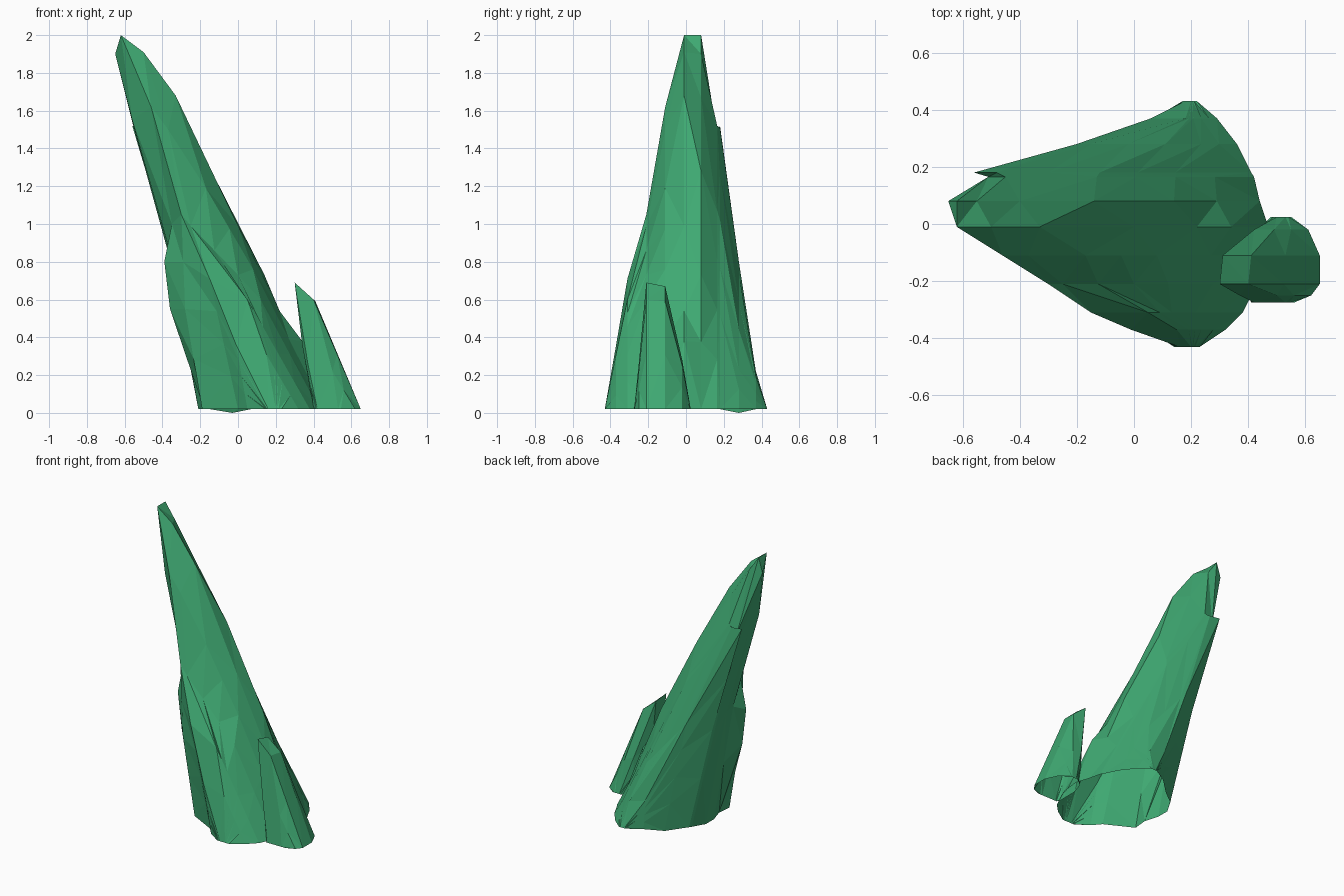
import bpy
import bmesh
from mathutils import Vector

if "Cube" in bpy.data.objects:
    bpy.data.objects.remove(bpy.data.objects["Cube"], do_unlink=True)

# Single green crystal colour
green = bpy.data.materials.new("crystal_green")
green.use_nodes = True
colour = (0.05, 0.40, 0.17, 1.0)
green.diffuse_color = colour
shader = next(n for n in green.node_tree.nodes if n.type == "BSDF_PRINCIPLED")
shader.inputs["Base Color"].default_value = colour
shader.inputs["Roughness"].default_value = 0.7

GROUND = 0.02


def pad(chain, count):
    """Split the longest segment of a chain until it has the wanted point count."""
    points = [Vector(p) for p in chain]
    while len(points) < count:
        lengths = [(b - a).length for a, b in zip(points, points[1:])]
        longest = lengths.index(max(lengths))
        middle = (points[longest] + points[longest + 1]) / 2
        points.insert(longest + 1, middle)
    return points


def build_shard(name, slices, left_count, right_count):
    """Loft upright slices along y into a faceted shell with an open base.

    Each slice holds y, the left outline going up and the right outline going down.
    """
    bm = bmesh.new()
    rows = []
    for y, left, right in slices:
        outline = pad(left, left_count) + pad(right, right_count)
        rows.append([bm.verts.new((p.x, y, p.y)) for p in outline])
    for row, following in zip(rows, rows[1:]):
        for i in range(len(row) - 1):
            bm.faces.new((row[i], row[i + 1], following[i + 1], following[i]))
    bmesh.ops.remove_doubles(bm, verts=bm.verts, dist=0.001)
    bmesh.ops.dissolve_degenerate(bm, edges=bm.edges, dist=0.001)
    bmesh.ops.triangulate(bm, faces=bm.faces, quad_method="SHORT_EDGE")
    bmesh.ops.recalc_face_normals(bm, faces=bm.faces)
    # Make sure the open shell faces outwards
    if sum(f.normal.z * f.calc_area() for f in bm.faces) < 0:
        bmesh.ops.reverse_faces(bm, faces=bm.faces)
    mesh = bpy.data.meshes.new(name)
    bm.to_mesh(mesh)
    bm.free()
    mesh.materials.append(green)
    shard = bpy.data.objects.new(name, mesh)
    bpy.context.collection.objects.link(shard)
    return shard


# Tall leaning spire
spire = [
    (-0.43, [(0.14, GROUND), (0.16, GROUND)], [(0.2, GROUND), (0.23, GROUND)]),
    (-0.37, [(0.05, GROUND), (-0.01, 0.36)], [(0.15, 0.31), (0.32, GROUND)]),
    (-0.31, [(0, GROUND), (-0.15, 0.71)], [(0.05, 0.6), (0.38, GROUND)]),
    (-0.21, [(-0.19, GROUND), (-0.28, 0.55), (-0.3, 1.05)],
     [(-0.25, 0.99), (0, 0.73), (0.12, 0.6), (0.43, GROUND)]),
    (-0.11, [(-0.18, GROUND), (-0.36, 0.55), (-0.39, 0.8), (-0.35, 1), (-0.46, 1.62)],
     [(-0.37, 1.5), (-0.17, 1.19), (0.08, 0.76), (0.46, GROUND)]),
    (-0.01, [(-0.21, GROUND), (-0.36, 0.85), (-0.56, 1.55), (-0.62, 2)],
     [(-0.5, 1.91), (-0.33, 1.68), (0, 0.99), (0.22, 0.54), (0.34, 0.38), (0.47, GROUND)]),
    (0.08, [(-0.21, GROUND), (-0.37, 0.85), (-0.56, 1.54), (-0.65, 1.9), (-0.62, 2)],
     [(-0.55, 1.9), (-0.4, 1.67), (-0.14, 1.28), (0.14, 0.73), (0.44, GROUND)]),
    (0.165, [(-0.16, GROUND), (-0.34, 0.75), (-0.51, 1.47)],
     [(-0.45, 1.52), (-0.13, 1.07), (0.42, GROUND)]),
    (0.18, [(-0.15, GROUND), (-0.33, 0.75), (-0.56, 1.52)],
     [(-0.48, 1.51), (-0.12, 1.02), (0.41, GROUND)]),
    (0.28, [(-0.03, 0), (-0.2, 0.8)], [(-0.15, 0.74), (0.11, 0.44), (0.36, GROUND)]),
    (0.37, [(0.07, GROUND), (0.06, 0.22)], [(0.18, 0.19), (0.29, GROUND)]),
    (0.43, [(0.17, GROUND), (0.18, GROUND)], [(0.2, GROUND), (0.22, GROUND)]),
]
build_shard("main_spire", spire, 5, 6)

# Short spike beside the foot
spike = [
    (-0.275, [(0.41, GROUND), (0.42, GROUND)], [(0.53, GROUND), (0.56, GROUND)]),
    (-0.25, [(0.4, GROUND), (0.37, 0.26)], [(0.5, 0.22), (0.62, GROUND)]),
    (-0.21, [(0.4, GROUND), (0.34, 0.36), (0.3, 0.69)], [(0.4, 0.6), (0.65, GROUND)]),
    (-0.11, [(0.4, GROUND), (0.34, 0.36), (0.31, 0.67)], [(0.41, 0.59), (0.65, GROUND)]),
    (-0.02, [(0.43, GROUND), (0.42, 0.28)], [(0.49, 0.25), (0.61, GROUND)]),
    (0.025, [(0.48, GROUND), (0.5, GROUND)], [(0.53, GROUND), (0.55, GROUND)]),
]
build_shard("side_spike", spike, 3, 3)
